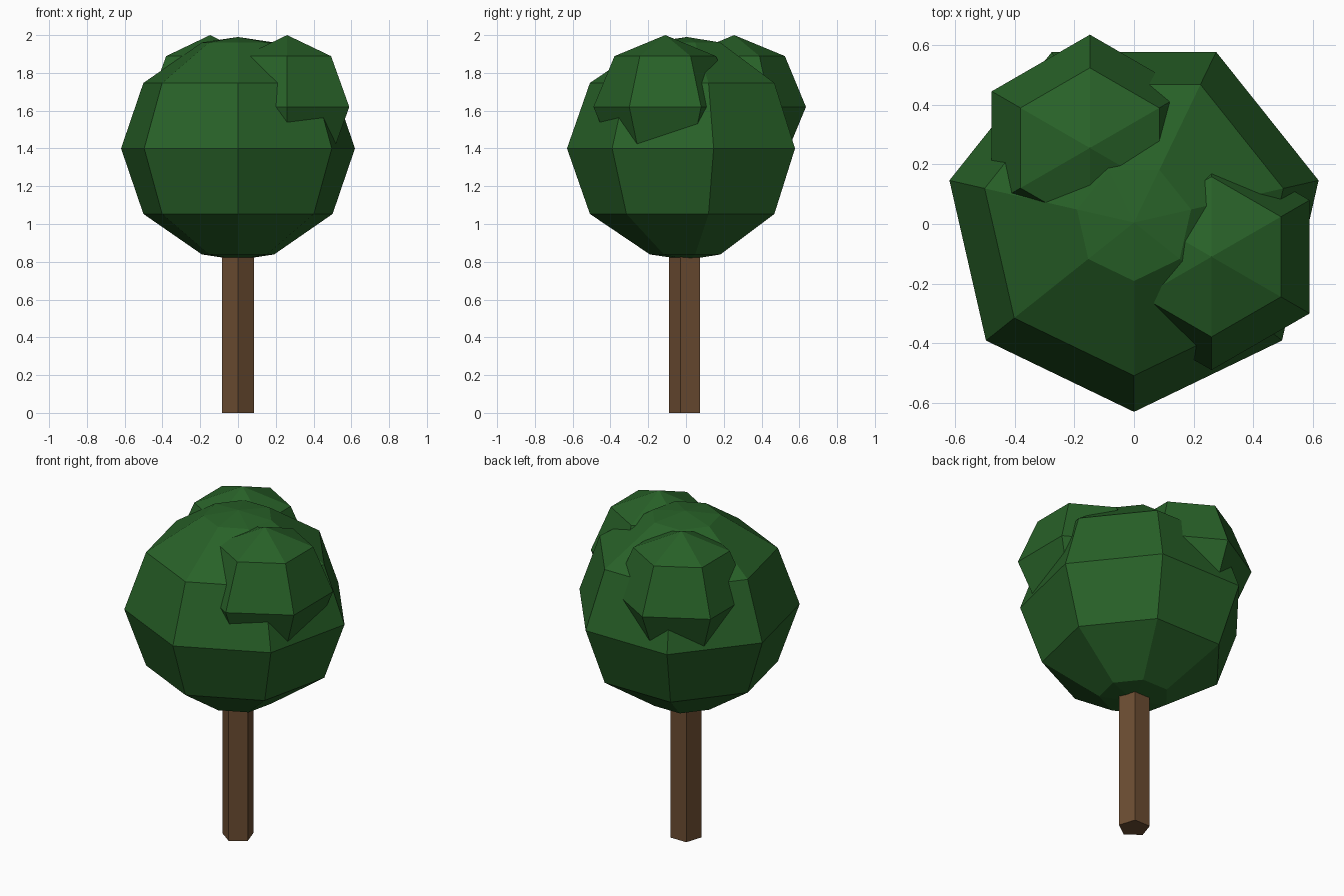
import bpy
import bmesh
from math import sin, cos, pi, radians

cube = bpy.data.objects.get("Cube")
if cube:
    bpy.data.objects.remove(cube, do_unlink=True)


def make_material(name, rgb):
    mat = bpy.data.materials.new(name)
    mat.use_nodes = True
    mat.diffuse_color = (*rgb, 1)
    mat.node_tree.nodes["Principled BSDF"].inputs["Base Color"].default_value = (*rgb, 1)
    return mat


def add_object(name, bm, mat, location):
    bmesh.ops.recalc_face_normals(bm, faces=bm.faces)
    mesh = bpy.data.meshes.new(name)
    bm.to_mesh(mesh)
    bm.free()
    mesh.materials.append(mat)
    obj = bpy.data.objects.new(name, mesh)
    obj.location = location
    bpy.context.collection.objects.link(obj)
    return obj


def ring(bm, sides, radius, z):
    """Ring of vertices with one corner pointing to the front."""
    angles = [-pi / 2 + 2 * pi * i / sides for i in range(sides)]
    return [bm.verts.new((radius * cos(a), radius * sin(a), z)) for a in angles]


def bridge(bm, low, high):
    n = len(low)
    for i in range(n):
        j = (i + 1) % n
        bm.faces.new((low[i], low[j], high[j], high[i]))


def foliage(name, sides, latitudes, radius, half_height, location):
    """Faceted ball: rings at the given latitudes, closed by pole fans."""
    bm = bmesh.new()
    rings = [ring(bm, sides, radius * cos(radians(a)), half_height * sin(radians(a)))
             for a in latitudes]
    for low, high in zip(rings, rings[1:]):
        bridge(bm, low, high)
    for loop, z in ((rings[0], -half_height), (rings[-1], half_height)):
        pole = bm.verts.new((0, 0, z))
        for i in range(sides):
            bm.faces.new((loop[i], loop[(i + 1) % sides], pole))
    return add_object(name, bm, leaf_green, location)


leaf_green = make_material("leaf green", (0.021, 0.120, 0.021))
bark_brown = make_material("bark brown", (0.150, 0.074, 0.032))

# Five-sided trunk
bm = bmesh.new()
bottom, top = ring(bm, 5, 0.09, 0), ring(bm, 5, 0.09, 0.9)
bridge(bm, bottom, top)
bm.faces.new(bottom)
bm.faces.new(top)
add_object("trunk", bm, bark_brown, (0, 0, 0))

# Main crown with two smaller clumps pushed into its upper part
foliage("main_crown", 7, (-72, -36, 0, 36, 72), 0.635, 0.59, (0, 0.005, 1.4))
foliage("front_left_clump", 6, (-45, 0, 45), 0.38, 0.38, (0.26, -0.11, 1.62))
foliage("back_right_clump", 6, (-45, 0, 45), 0.38, 0.38, (-0.148, 0.255, 1.62))
